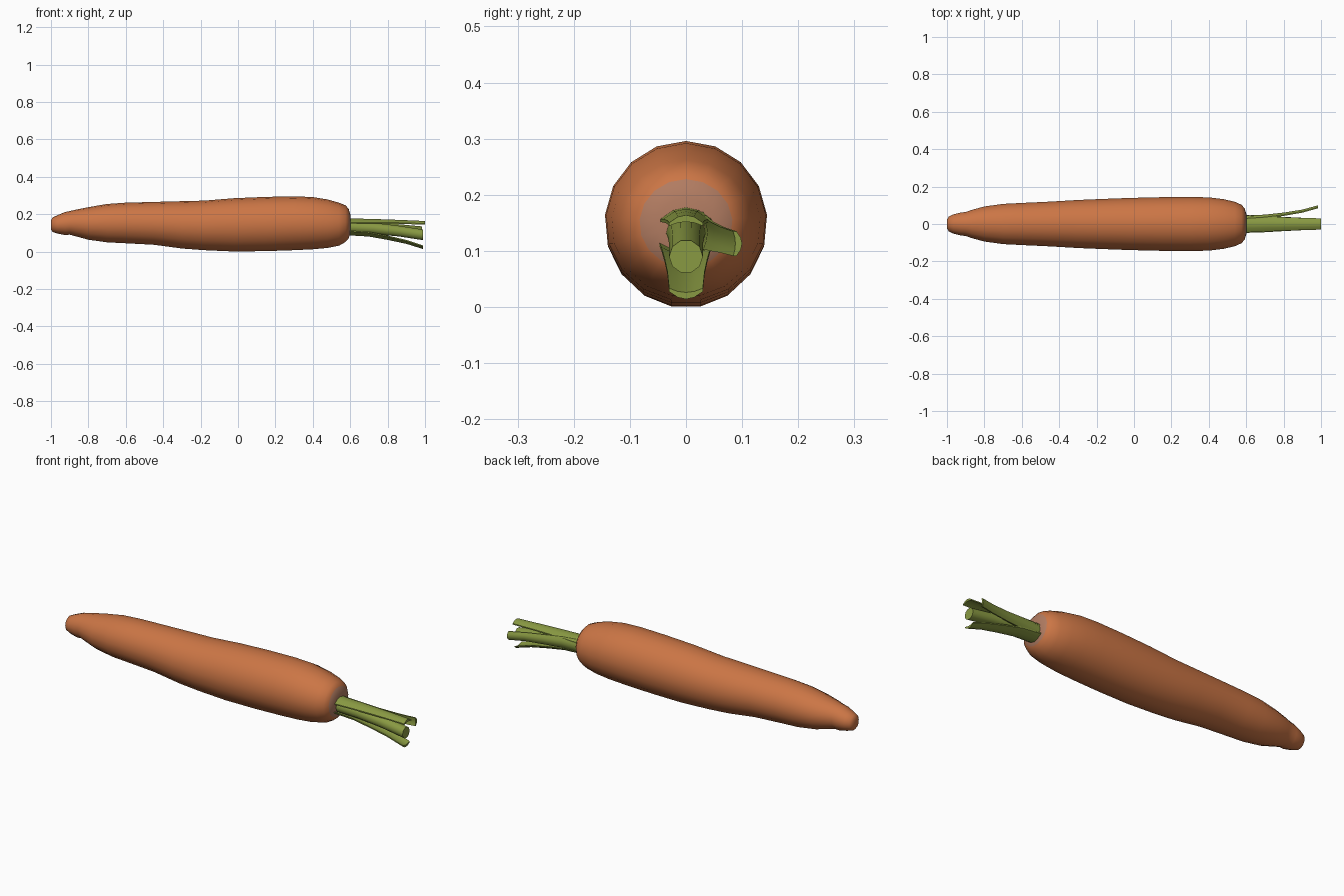
import bpy, bmesh, math

if "Cube" in bpy.data.objects:
    bpy.data.objects.remove(bpy.data.objects["Cube"])


def material(name, rgb):
    m = bpy.data.materials.new(name)
    m.diffuse_color = (*rgb, 1)
    m.use_nodes = True
    m.node_tree.nodes["Principled BSDF"].inputs["Base Color"].default_value = m.diffuse_color
    return m


ORANGE = material("carrot orange", (0.60, 0.18, 0.06))
BROWN = material("crown brown", (0.44, 0.20, 0.12))
GREEN = material("stalk green", (0.25, 0.32, 0.055))


def loft(name, rings, mats, angle=40):
    """Skin a list of equal-length rings and cap both ends."""
    bm = bmesh.new()
    rows = [[bm.verts.new(p) for p in ring] for ring in rings]
    n = len(rows[0])
    for a, b in zip(rows, rows[1:]):
        for i in range(n):
            j = (i + 1) % n
            bm.faces.new((a[i], a[j], b[j], b[i]))
    bm.faces.new(rows[0])
    bm.faces.new(rows[-1])
    bmesh.ops.recalc_face_normals(bm, faces=bm.faces)
    mesh = bpy.data.meshes.new(name)
    bm.to_mesh(mesh)
    bm.free()
    ob = bpy.data.objects.new(name, mesh)
    bpy.context.collection.objects.link(ob)
    for m in mats:
        mesh.materials.append(m)
    bpy.ops.object.select_all(action='DESELECT')
    ob.select_set(True)
    bpy.context.view_layer.objects.active = ob
    bpy.ops.object.shade_smooth_by_angle(angle=math.radians(angle))
    return ob


# Root: 17-sided rings given as (x, top z, bottom z, half width)
N = 17
PROFILE = [
    (-1.0, .168, .118, .024), (-.99, .184, .105, .04), (-.965, .195, .097, .052),
    (-.925, .212, .089, .062), (-.90, .217, .091, .064), (-.87, .224, .083, .075),
    (-.80, .238, .064, .094), (-.70, .255, .050, .108), (-.60, .262, .045, .113),
    (-.45, .266, .037, .120), (-.30, .270, .017, .129), (-.18, .273, .008, .134),
    (-.02, .286, .001, .140), (.15, .293, .003, .144), (.30, .296, .008, .145),
    (.40, .292, .013, .143), (.48, .279, .020, .133), (.54, .262, .032, .119),
    (.575, .248, .052, .103), (.592, .228, .072, .083), (.602, .195, .100, .05),
]
rings = []
for x, top, bottom, half in PROFILE:
    r = (top - bottom) / (1 + math.cos(math.pi / N))
    rings.append([(x, half * math.sin(math.tau * i / N),
                   top - r + r * math.cos(math.tau * i / N)) for i in range(N)])
root = loft("root", rings, [ORANGE, BROWN], 60)
# Brown crown where the stalks grow
for f in root.data.polygons:
    if f.center.x > .594:
        f.material_index = 1

# Central round stalk: (x, z, radius)
loft("centre_stalk",
     [[(x, r * math.cos(math.tau * i / 10), z + r * math.sin(math.tau * i / 10))
       for i in range(10)]
      for x, z, r in [(.58, .133, .036), (.72, .125, .032), (.86, .110, .030), (.99, .090, .030)]],
     [GREEN])


def blade(name, d, rows):
    """Curved stalk: rows of (x, outward offset, half width, centre z), d faces out."""
    rings = []
    for x, off, w, z in rows:
        outer, inner = [], []
        for k in range(-2, 3):
            s = k / 2
            drop = .45 * w * s * s
            for lst, h in ((outer, off - drop), (inner, off - drop - .012 * (1 - .5 * s * s))):
                lst.append((x, d[0] * h + d[1] * w * s, z + d[1] * h + d[0] * w * s))
        rings.append(outer + inner[::-1])
    loft(name, rings, [GREEN])


# Outer stalks peeling away from the centre
blade("upper_stalk", (0, 1), [(.58, .043, .046, .135), (.72, .040, .040, .135),
                              (.86, .035, .034, .135), (1.0, .029, .030, .135)])
blade("lower_stalk", (0, -1), [(.58, .047, .048, .135), (.70, .054, .044, .135), (.80, .072, .038, .135),
                               (.90, .093, .033, .135), (.99, .121, .030, .135)])
blade("side_stalk", (1, 0), [(.58, .045, .036, .135), (.70, .050, .030, .133), (.80, .061, .026, .126),
                             (.90, .077, .023, .120), (.985, .100, .022, .113)])
